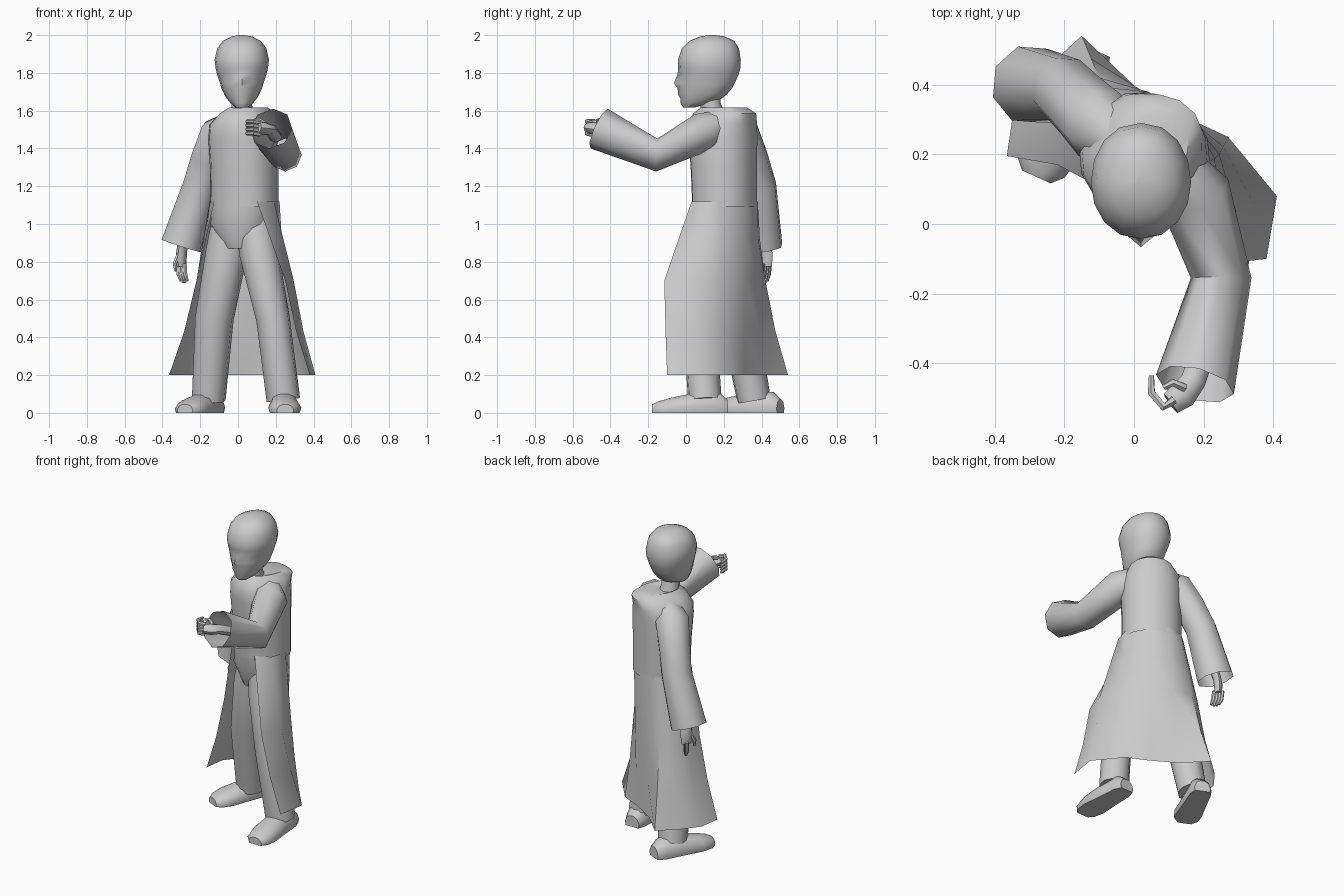
import bpy, bmesh, math
from mathutils import Vector

if "Cube" in bpy.data.objects:
    bpy.data.objects.remove(bpy.data.objects["Cube"], do_unlink=True)

grey = bpy.data.materials.new("plain_grey")
grey.use_nodes = True
grey.diffuse_color = (0.6, 0.6, 0.6, 1)
grey.node_tree.nodes["Principled BSDF"].inputs["Base Color"].default_value = (0.6, 0.6, 0.6, 1)

# The body is turned about the vertical axis; SIDE is its left, FRONT is its facing
TURN = math.radians(-28)
SIDE = Vector((math.cos(TURN), math.sin(TURN), 0))
FRONT = Vector((math.sin(TURN), -math.cos(TURN), 0))
UP = Vector((0, 0, 1))


def spow(v, p):
    return math.copysign(abs(v) ** p, v)


def skin(name, rings, closed=True, cap_start=False, cap_end=False, angle=50):
    """Join equal rings of points into one smooth surface."""
    bm = bmesh.new()
    rows = [[bm.verts.new(p) for p in ring] for ring in rings]
    n = len(rows[0])
    for a, b in zip(rows, rows[1:]):
        for i in range(n if closed else n - 1):
            j = (i + 1) % n
            bm.faces.new((a[i], a[j], b[j], b[i]))
    if cap_start:
        bm.faces.new(rows[0][::-1])
    if cap_end:
        bm.faces.new(rows[-1])
    bmesh.ops.recalc_face_normals(bm, faces=bm.faces)
    mesh = bpy.data.meshes.new(name)
    bm.to_mesh(mesh)
    bm.free()
    mesh.materials.append(grey)
    ob = bpy.data.objects.new(name, mesh)
    bpy.context.collection.objects.link(ob)
    bpy.ops.object.select_all(action='DESELECT')
    ob.select_set(True)
    bpy.context.view_layer.objects.active = ob
    bpy.ops.object.shade_smooth_by_angle(angle=math.radians(angle))
    return ob


def tube(name, path, n=8, cap=True, wide=1.0, ref=FRONT):
    """Tube through (x, y, z, radius); wide stretches it across the ref direction."""
    pts = [Vector(p[:3]) for p in path]
    rings = []
    for i, p in enumerate(pts):
        t = (pts[min(i + 1, len(pts) - 1)] - pts[max(i - 1, 0)]).normalized()
        s = t.cross(ref).normalized()
        u = s.cross(t)
        r = path[i][3]
        rings.append([p + s * r * wide * math.cos(k * math.tau / n)
                      + u * r * math.sin(k * math.tau / n) for k in range(n)])
    return skin(name, rings, cap_start=cap, cap_end=cap)


def body_ring(z, x, y, a, b, n=16, power=0.9):
    """Rounded body section: half width a, half depth b."""
    return [Vector((x, y, z)) + SIDE * a * spow(math.sin(k * math.tau / n), power)
            + FRONT * b * spow(math.cos(k * math.tau / n), power) for k in range(n)]


# Coat: closed chest with sloping shoulders
skin("coat_chest", [body_ring(*r) for r in (
    (1.6, .025, .14, .05, .05), (1.618, .055, .2, .09, .125), (1.585, .05, .205, .135, .17),
    (1.53, .03, .195, .175, .178), (1.46, .03, .195, .185, .178), (1.3, .033, .2, .18, .17),
    (1.09, .035, .205, .18, .165))])

# Coat skirt: open at the front, flaring into pointed tails with a fold down the back
waist = ((.1, .03), (.19, .08), (.22, .18), (.155, .32), (.04, .38), (-.06, .365),
         (-.125, .31), (-.15, .23), (-.125, .12))
thigh = ((.25, -.115), (.295, .03), (.245, .2), (.15, .315), (.02, .385), (-.1, .42),
         (-.175, .38), (-.22, .3), (-.22, .17))
hem = ((.38, -.1), (.41, .08), (.27, .25), (.14, .31), (-.01, .4), (-.15, .54),
       (-.26, .44), (-.345, .33), (-.365, .195))


def level(z, low, high, t):
    return [Vector((*a, z)).lerp(Vector((*b, z)), t) for a, b in zip(low, high)]


skin("coat_skirt", [level(1.12, waist, thigh, 0), level(.92, waist, thigh, .48),
                    level(.7, waist, thigh, 1), level(.43, thigh, hem, .45),
                    level(.2, thigh, hem, 1)], closed=False)

# Trousers
skin("pelvis", [body_ring(*r) for r in (
    (1.13, .03, .2, .17, .155), (1.0, .02, .2, .17, .15), (.87, .03, .2, .09, .11))], cap_end=True)
tube("right_leg", ((-.035, .24, 1.04, .1), (-.06, .235, .85, .112), (-.125, .28, .5, .103),
                   (-.155, .36, .07, .09)), 10)
tube("left_leg", ((.085, .17, 1.04, .1), (.11, .13, .85, .105), (.185, .07, .5, .09),
                  (.24, .1, .07, .09)), 10)


# Shoes: flat soled sections from heel to toe
def shoe(name, heel, toe):
    heel, toe = Vector((*heel, 0)), Vector((*toe, 0))
    across = (toe - heel).normalized().cross(UP)
    rings = []
    for t, w, h in ((0, .05, .07), (.12, .07, .11), (.45, .078, .105),
                    (.75, .088, .08), (.92, .075, .06), (1, .045, .045)):
        c = heel.lerp(toe, t)
        rings.append([c + across * w * x + UP * h * z for x, z in
                      ((-.9, 0), (-1, .35), (-.75, .8), (-.3, 1), (.3, 1), (.75, .8), (1, .35), (.9, 0))])
    skin(name, rings, cap_start=True, cap_end=True)


shoe("right_shoe", (-.115, .5), (-.28, .135))
shoe("left_shoe", (.24, .22), (.25, -.18))

# Sleeves, open at the cuff
tube("right_sleeve", ((-.02, .23, 1.53, .075), (-.1, .285, 1.47, .108), (-.155, .34, 1.34, .1),
                      (-.2, .385, 1.2, .097), (-.3, .4, .885, .115)), cap=False)
tube("left_sleeve", ((.09, .19, 1.53, .075), (.175, .085, 1.485, .105), (.25, -.155, 1.365, .087),
                     (.175, -.46, 1.505, .115)), cap=False, ref=UP)

# Right hand hanging down
tube("right_palm", ((-.26, .4, 1.0, .025), (-.295, .42, .88, .025), (-.3, .425, .83, .026),
                    (-.3, .425, .775, .022)), wide=1.5, ref=SIDE)
for i in range(4):
    o = (i - 1.5) * .017
    x, y = -.3 - o * .7, .425 + o * .7
    tube(f"right_finger_{i + 1}", ((x, y, .79, .012), (x + .003, y - .005, .735, .012),
                                   (x + .015, y - .012, .685 + abs(o) * .5, .007)), 6)
tube("right_thumb", ((-.315, .405, .84, .012), (-.335, .39, .79, .012), (-.33, .385, .75, .007)), 6)

# Left hand reaching forward with curled fingers
tube("left_palm", ((.2, -.36, 1.46, .03), (.17, -.45, 1.5, .03), (.14, -.49, 1.505, .034),
                   (.105, -.515, 1.51, .028)), wide=1.2, ref=UP)
for i in range(4):
    z = 1.475 + i * .021
    tube(f"left_finger_{i + 1}", ((.115, -.505, z, .013), (.085, -.525, z + .005, .013),
                                  (.05, -.485, z + .005, .012), (.05, -.435, z, .008)), 6)
tube("left_thumb", ((.145, -.47, 1.53, .013), (.11, -.455, 1.55, .012), (.085, -.47, 1.55, .008)), 6)

# Head: sections with front and back depth, then facial features pushed in or out
tube("neck", ((.02, .15, 1.56, .065), (.02, .13, 1.63, .055), (.02, .12, 1.72, .06)), 10)
N = 16
sections = ((1.618, -.015, .05, .035), (1.64, -.03, .13, .06), (1.665, -.032, .19, .08),
            (1.685, -.035, .215, .092), (1.72, -.036, .245, .108), (1.745, -.036, .258, .115),
            (1.79, -.032, .278, .13), (1.825, -.04, .288, .139), (1.87, -.042, .29, .144),
            (1.93, -.022, .28, .13), (1.97, .02, .255, .1), (1.993, .075, .205, .055),
            (2.0, .125, .155, .012))
rings = []
for z, front, back, half in sections:
    mid = min(.12, (front + back) / 2 + .02)
    ring = []
    for k in range(N):
        th = k * math.tau / N
        c = math.cos(th)
        ring.append(Vector((.02 + half * spow(math.sin(th), .9),
                            mid - c * (mid - front if c > 0 else back - mid), z)))
    rings.append(ring)
features = {2: (.003, .002), 3: (-.008, -.004), 4: (-.008, 0), 5: (-.03, -.002),
            6: (-.012, .012), 7: (-.003, -.003)}
for row, pushes in features.items():
    for col, push in enumerate(pushes):
        for k in {col, -col % N}:
            rings[row][k].y += push
skin("head", rings, cap_start=True, cap_end=True)
